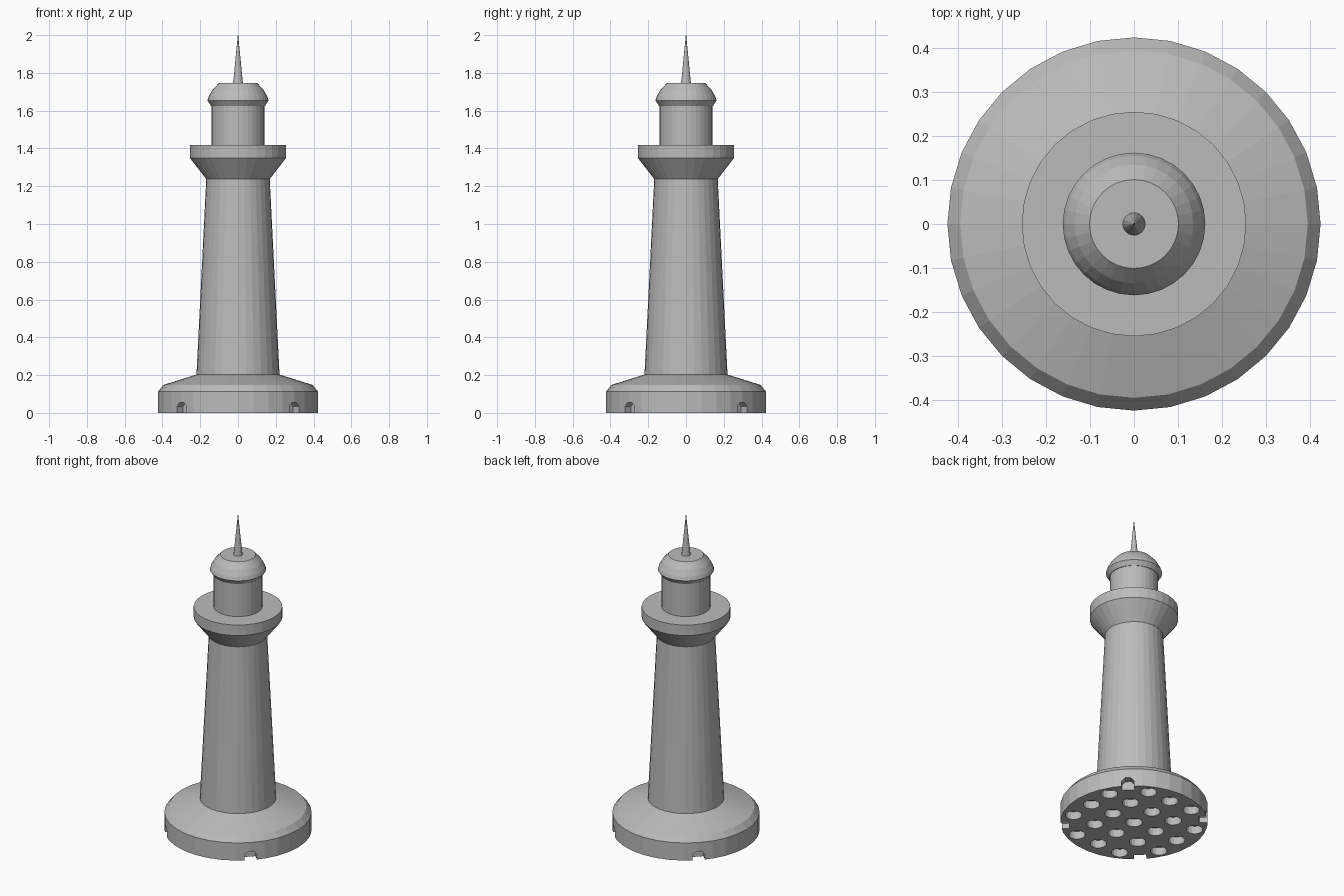
import bpy, bmesh, math
from mathutils import Matrix, Vector

if "Cube" in bpy.data.objects:
    bpy.data.objects.remove(bpy.data.objects["Cube"])

grey = bpy.data.materials.new("stone grey")
grey.diffuse_color = (0.5, 0.5, 0.5, 1)
grey.use_nodes = True
grey.node_tree.nodes["Principled BSDF"].inputs["Base Color"].default_value = grey.diffuse_color


def add_object(name, bm):
    bmesh.ops.recalc_face_normals(bm, faces=bm.faces)
    me = bpy.data.meshes.new(name)
    bm.to_mesh(me)
    bm.free()
    me.materials.append(grey)
    ob = bpy.data.objects.new(name, me)
    bpy.context.collection.objects.link(ob)
    return ob


def turned(name, profile, sides=32):
    """Closed solid of revolution from (radius, height) points."""
    bm = bmesh.new()
    rings = []
    for r, z in profile:
        rings.append([bm.verts.new((r * math.cos(2 * math.pi * i / sides),
                                    r * math.sin(2 * math.pi * i / sides), z))
                      for i in range(sides)])
    for a, b in zip(rings, rings[1:]):
        for i in range(sides):
            j = (i + 1) % sides
            bm.faces.new((a[i], a[j], b[j], b[i]))
    bm.faces.new(rings[0][::-1])
    bm.faces.new(rings[-1])
    return add_object(name, bm)


# Main turned parts
base = turned("base", [(0.424, 0), (0.424, 0.112), (0.395, 0.148), (0.22, 0.203)])
turned("tower", [(0.22, 0.2), (0.168, 1.24)])
turned("gallery", [(0.168, 1.238), (0.255, 1.35), (0.255, 1.417)])
turned("lantern_room", [(0.14, 1.41), (0.14, 1.63)])
turned("roof", [(0.143, 1.626), (0.162, 1.654), (0.155, 1.675),
                (0.135, 1.71), (0.101, 1.747)])
turned("spire", [(0.026, 1.745), (0.001, 2.0)], 16)

# Cutter: grid of round sockets under the base, corners left out
cut = bmesh.new()
depth = 0.05
for i in range(-2, 3):
    for j in range(-2, 3):
        if abs(i) + abs(j) < 4:
            bmesh.ops.create_cone(cut, cap_ends=True, segments=16,
                                  radius1=0.048, radius2=0.048, depth=2 * depth,
                                  matrix=Matrix.Translation((0.16 * i, 0.16 * j, 0)))

# Cutter: four arched notches at the diagonals of the rim
arch = [(-0.036, -0.05), (0.036, -0.05), (0.036, 0.035),
        (0.016, 0.055), (-0.016, 0.055), (-0.036, 0.035)]
for k in range(4):
    rot = Matrix.Rotation(math.pi / 4 + k * math.pi / 2, 4, 'Z')
    inner = [cut.verts.new(rot @ Vector((0.375, y, z))) for y, z in arch]
    outer = [cut.verts.new(rot @ Vector((0.5, y, z))) for y, z in arch]
    cut.faces.new(inner[::-1])
    cut.faces.new(outer)
    for i in range(6):
        j = (i + 1) % 6
        cut.faces.new((inner[i], inner[j], outer[j], outer[i]))
cutter = add_object("base_cutter", cut)
cutter.hide_render = True

# Carve the base and drop the cutter
mod = base.modifiers.new("sockets", 'BOOLEAN')
mod.operation = 'DIFFERENCE'
mod.solver = 'EXACT'
mod.object = cutter
bpy.context.view_layer.objects.active = base
bpy.ops.object.modifier_apply(modifier=mod.name)
bpy.data.objects.remove(cutter)
